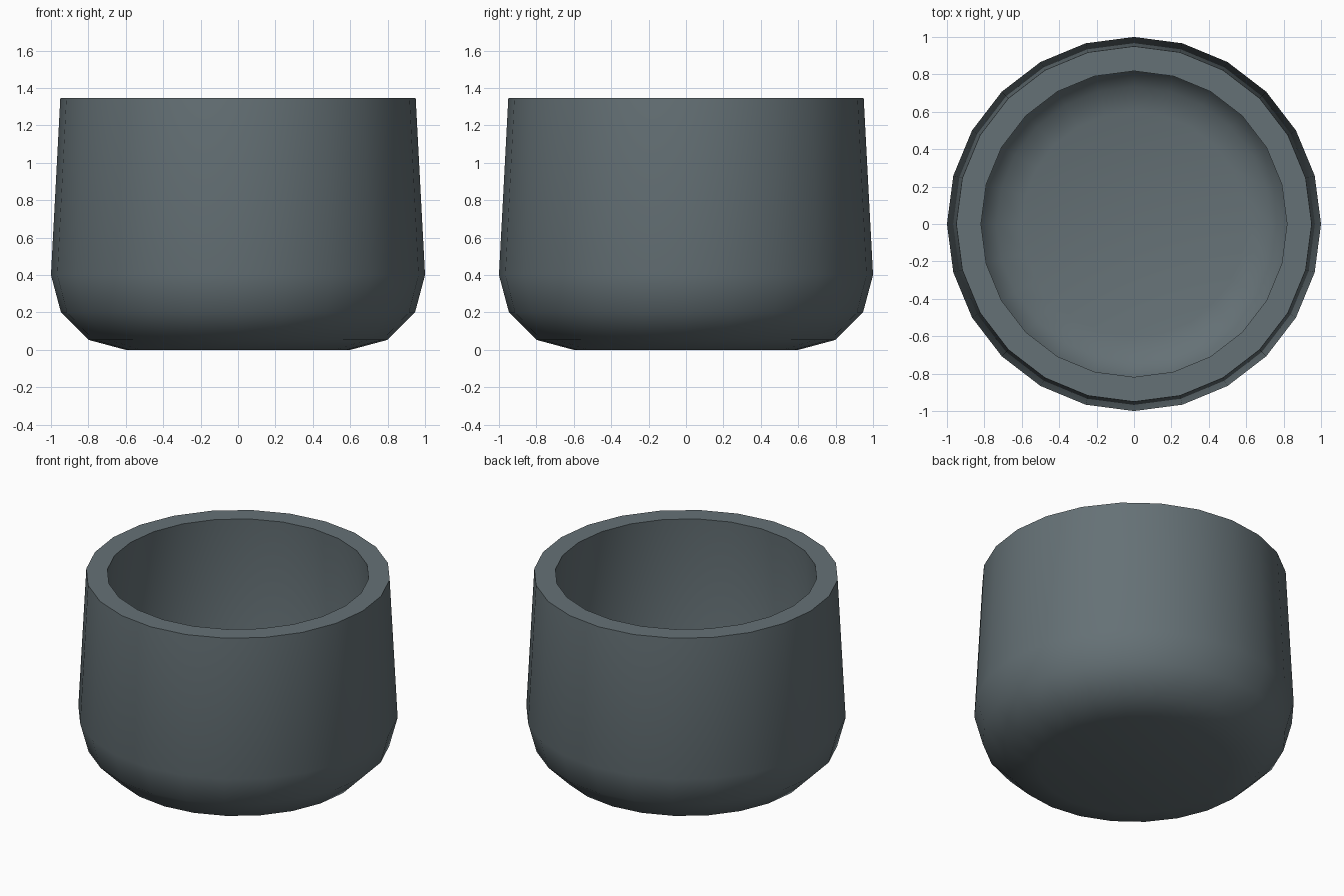
import bpy, bmesh, math

if "Cube" in bpy.data.objects:
    bpy.data.objects.remove(bpy.data.objects["Cube"])

SIDES = 24
WALL = 0.132

# Colour
mat = bpy.data.materials.new("slate_grey")
mat.diffuse_color = (0.13, 0.165, 0.18, 1)
mat.use_nodes = True
mat.node_tree.nodes["Principled BSDF"].inputs["Base Color"].default_value = mat.diffuse_color


def base_arc(radius):
    """Rounded bottom corner, from the floor up to the wall."""
    return [(0.6 + radius * math.sin(math.radians(a)),
             0.4 - radius * math.cos(math.radians(a))) for a in (0, 30, 60, 90)]


# Profile: outer base and wall, flat rim, then a parallel inner wall and base
outer = base_arc(0.4) + [(0.95, 1.347)]
inner = base_arc(0.4 - WALL) + [(0.95 - WALL, 1.347)]
profile = outer + inner[::-1]

# Spin the profile into rings
bm = bmesh.new()
rings = [[bm.verts.new((r * math.cos(2 * math.pi * i / SIDES),
                        r * math.sin(2 * math.pi * i / SIDES), z))
          for i in range(SIDES)] for r, z in profile]
for a, b in zip(rings, rings[1:]):
    for i in range(SIDES):
        j = (i + 1) % SIDES
        bm.faces.new((a[i], a[j], b[j], b[i]))

# Flat underside and inner floor
bm.faces.new(rings[0][::-1])
bm.faces.new(rings[-1])
bmesh.ops.recalc_face_normals(bm, faces=bm.faces)

mesh = bpy.data.meshes.new("pot")
bm.to_mesh(mesh)
bm.free()
mesh.materials.append(mat)
pot = bpy.data.objects.new("pot", mesh)
bpy.context.collection.objects.link(pot)
bpy.context.view_layer.objects.active = pot
pot.select_set(True)
bpy.ops.object.shade_smooth_by_angle(angle=math.radians(30.5))
